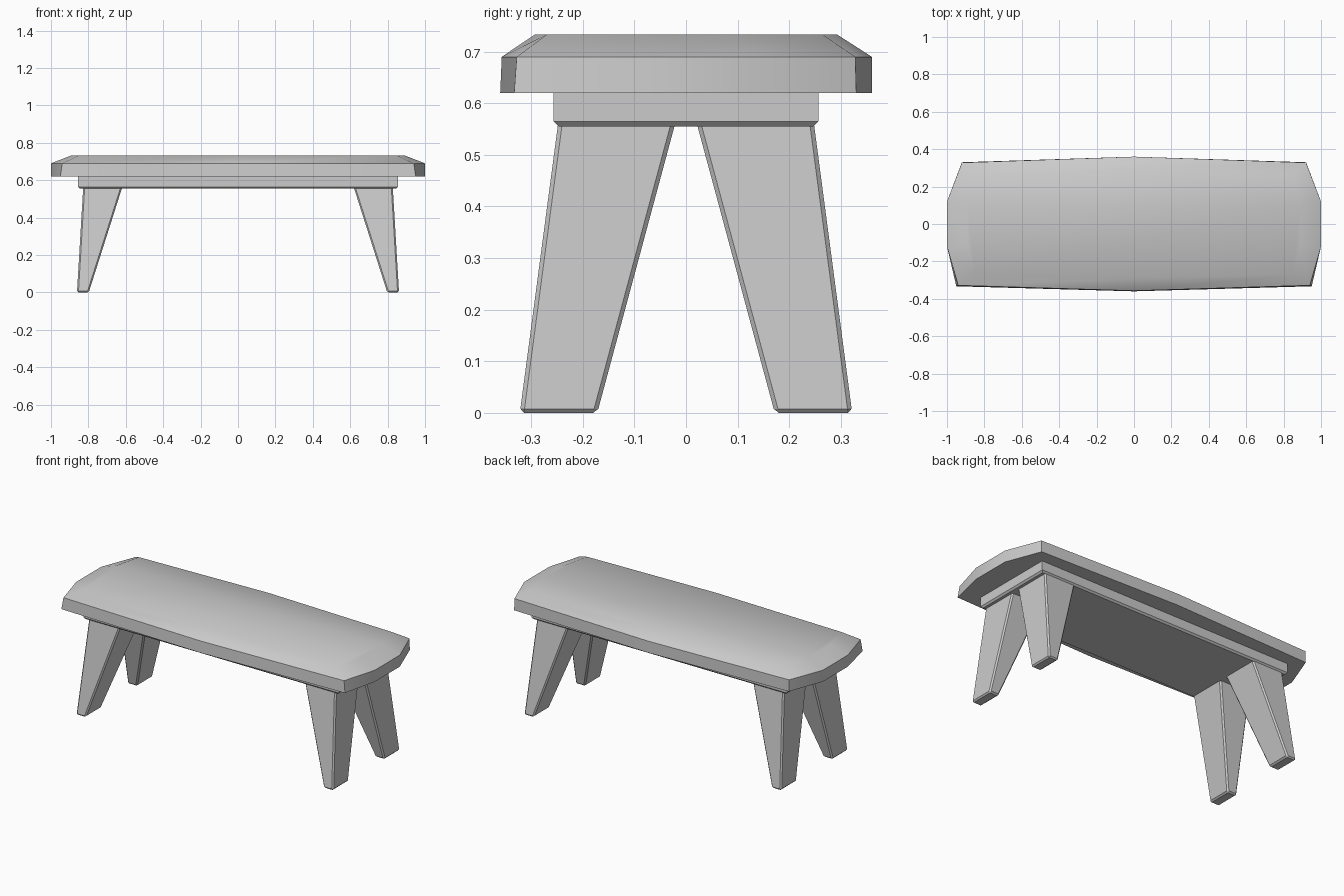
import bpy, bmesh, math

if "Cube" in bpy.data.objects:
    bpy.data.objects.remove(bpy.data.objects["Cube"])


def loft(name, rings, bevel=0.0):
    """Solid through stacked rings of equal point count, capped at both ends."""
    bm = bmesh.new()
    loops = [[bm.verts.new(p) for p in ring] for ring in rings]
    n = len(loops[0])
    for a, b in zip(loops, loops[1:]):
        for i in range(n):
            j = (i + 1) % n
            bm.faces.new((a[i], a[j], b[j], b[i]))
    bm.faces.new(loops[0][::-1])
    bm.faces.new(loops[-1])
    bmesh.ops.recalc_face_normals(bm, faces=bm.faces[:])
    if bevel:
        bmesh.ops.bevel(bm, geom=bm.edges[:], offset=bevel, segments=1,
                        affect='EDGES', profile=0.5)
    mesh = bpy.data.meshes.new(name)
    bm.to_mesh(mesh)
    bm.free()
    obj = bpy.data.objects.new(name, mesh)
    bpy.context.collection.objects.link(obj)
    return obj


def outline(half, z):
    """Mirror the right-hand outline points (front to back) to the left."""
    pts = half + [(-x, y) for x, y in reversed(half) if x > 0]
    return [(x, y, z) for x, y in pts]


def box(x0, x1, y0, y1, z):
    return [(x0, y0, z), (x1, y0, z), (x1, y1, z), (x0, y1, z)]


# Seat: faceted outline with a wide chamfer around the top
bottom = [(0, -0.36), (0.95, -0.333), (1, -0.12), (1, 0.12), (0.92, 0.33), (0, 0.36)]
side = [(0, -0.357), (0.94, -0.328), (1, -0.12), (1, 0.12), (0.92, 0.328), (0, 0.36)]
top = [(0, -0.293), (0.85, -0.27), (0.89, -0.1), (0.89, 0.1), (0.85, 0.265), (0, 0.293)]
seat = loft("seat", [outline(bottom, 0.62), outline(side, 0.69), outline(top, 0.733)])
bpy.context.view_layer.objects.active = seat
seat.select_set(True)
bpy.ops.object.shade_smooth_by_angle(angle=math.radians(40))

# Apron: slab under the seat with a chamfered lower edge
loft("apron", [box(-0.845, 0.845, -0.247, 0.247, 0.555),
               box(-0.855, 0.855, -0.257, 0.257, 0.565),
               box(-0.855, 0.855, -0.257, 0.257, 0.63)])

# Legs: splayed tapered posts with chamfered edges
for sx, x_name in ((-1, "left"), (1, "right")):
    for sy, y_name in ((-1, "front"), (1, "back")):
        loft(f"{y_name}_{x_name}_leg",
             [box(sx * 0.798, sx * 0.861, sy * 0.172, sy * 0.322, 0.0),
              box(sx * 0.61, sx * 0.826, sy * 0.013, sy * 0.244, 0.59)],
             bevel=0.008)
